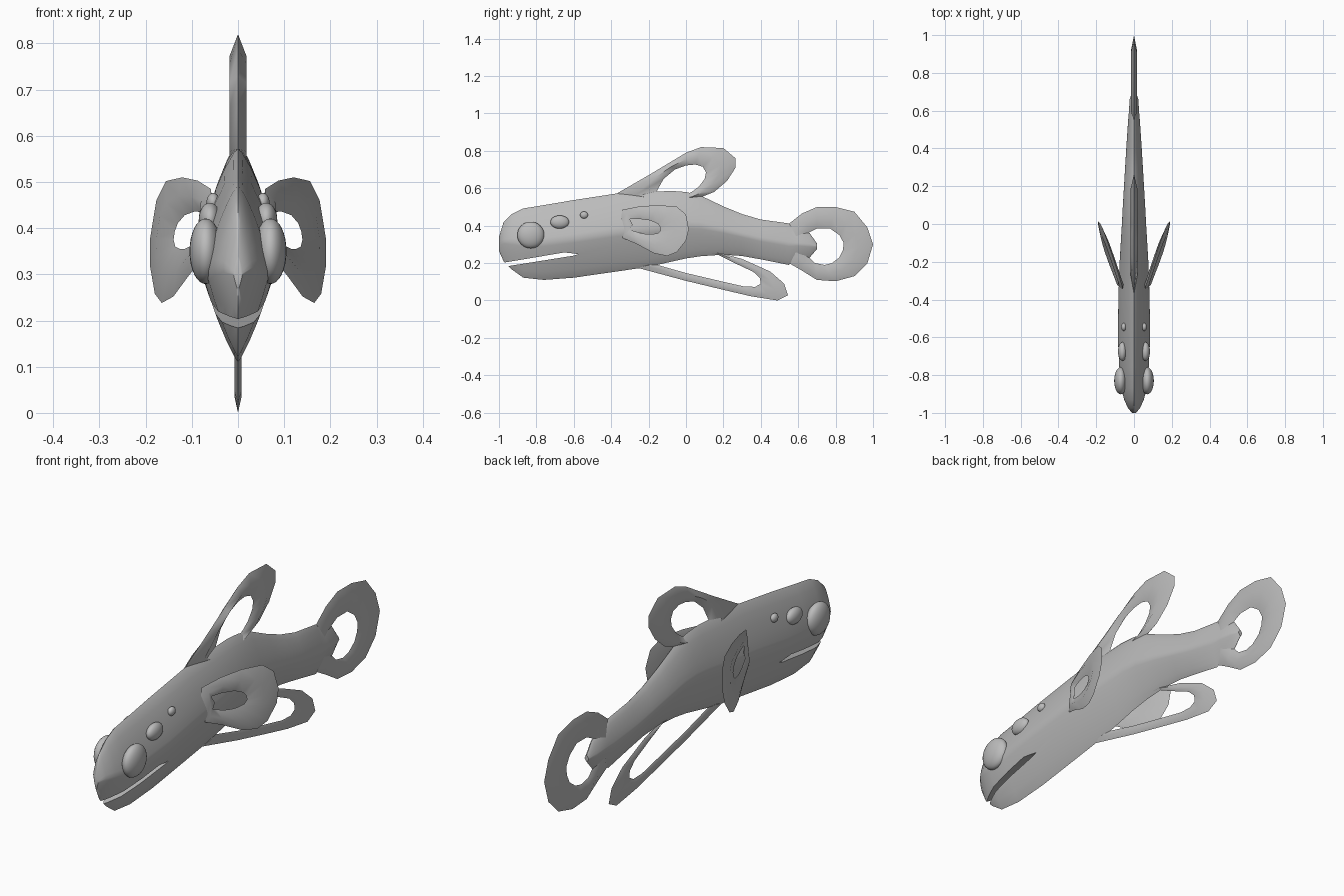
import bpy, bmesh, math

if "Cube" in bpy.data.objects:
    bpy.data.objects.remove(bpy.data.objects["Cube"])

grey = bpy.data.materials.new("dark_grey")
grey.diffuse_color = (.5, .5, .5, 1)
grey.use_nodes = True
grey.node_tree.nodes["Principled BSDF"].inputs["Base Color"].default_value = grey.diffuse_color


def shade(ob, deg):
    bpy.ops.object.select_all(action='DESELECT')
    ob.select_set(True)
    bpy.context.view_layer.objects.active = ob
    bpy.ops.object.shade_smooth_by_angle(angle=math.radians(deg))


def make(name, verts, faces):
    me = bpy.data.meshes.new(name)
    me.from_pydata(verts, [], faces)
    bm = bmesh.new()
    bm.from_mesh(me)
    bmesh.ops.recalc_face_normals(bm, faces=bm.faces)
    bm.to_mesh(me)
    bm.free()
    me.materials.append(grey)
    ob = bpy.data.objects.new(name, me)
    bpy.context.collection.objects.link(ob)
    return ob


def spow(v, p):
    return math.copysign(abs(v) ** p, v)


def ring_fin(name, rows, half, place=lambda y, z: 0.0):
    """Ring fin, lens-shaped band: sharp rims, thick middle. rows = outer y,z, inner y,z."""
    verts, faces, n = [], [], len(rows)
    for oy, oz, iy, iz in rows:
        my, mz = (oy + iy) / 2, (oz + iz) / 2
        mx = place(my, mz)
        verts += [(place(oy, oz), oy, oz), (mx + half, my, mz),
                  (place(iy, iz), iy, iz), (mx - half, my, mz)]
    for i in range(n):
        a, b = 4 * i, 4 * ((i + 1) % n)
        for k in range(4):
            k2 = (k + 1) % 4
            faces.append((a + k, b + k, b + k2, a + k2))
    ob = make(name, verts, faces)
    shade(ob, 60)
    return ob


# Body: stations of y, top z, bottom z, half width
stations = [
    (-1.0, .34, .265, .010), (-.975, .42, .21, .032), (-.93, .463, .165, .052),
    (-.87, .492, .122, .068), (-.76, .510, .110, .078), (-.6, .537, .122, .086),
    (-.37, .572, .155, .082), (-.2, .580, .180, .076), (-.08, .586, .207, .069),
    (0, .580, .225, .064), (.08, .560, .237, .060), (.2, .503, .245, .053),
    (.3, .462, .238, .047), (.4, .433, .220, .041), (.55, .412, .190, .031),
    (.595, .372, .228, .027), (.66, .362, .228, .023), (.70, .305, .275, .010)]
S = 24
verts, faces = [], []
for y, top, bot, w in stations:
    for k in range(S):
        a = 2 * math.pi * k / S
        p = 1.55 if k <= S // 2 else 1.7
        verts.append((w * spow(math.cos(a), p), y,
                      (top + bot) / 2 + (top - bot) / 2 * spow(math.sin(a), p)))
for r in range(len(stations) - 1):
    for k in range(S):
        k2 = (k + 1) % S
        faces.append((r * S + k, r * S + k2, (r + 1) * S + k2, (r + 1) * S + k))
faces.append(tuple(range(S)))
faces.append(tuple(range((len(stations) - 1) * S, len(stations) * S)))
body = make("body", verts, faces)

# Mouth slit cut through the head
slit = [(-1.05, .194), (-.97, .203), (-.65, .257), (-.575, .248),
        (-.6, .240), (-.95, .184), (-1.05, .168)]
m = len(slit)
cutter = make("mouth_cutter",
              [(x, y, z) for x in (-.2, .2) for y, z in slit],
              [tuple(range(m)), tuple(range(m, 2 * m))] +
              [(i, (i + 1) % m, m + (i + 1) % m, m + i) for i in range(m)])
cutter.hide_render = True
mod = body.modifiers.new("mouth", 'BOOLEAN')
mod.operation, mod.solver, mod.object = 'DIFFERENCE', 'EXACT', cutter
bpy.context.view_layer.objects.active = body
bpy.ops.object.modifier_apply(modifier=mod.name)
bpy.data.objects.remove(cutter)
shade(body, 50)

# Upright ring fins
ring_fin("dorsal_fin", [
    (-.37, .572, -.17, .56), (-.2, .67, -.12, .65), (-.1, .73, -.06, .70),
    (0, .79, 0, .722), (.08, .82, .05, .727), (.2, .815, .09, .715),
    (.265, .76, .107, .685), (.265, .71, .10, .65), (.22, .64, .07, .61),
    (.15, .58, .03, .58), (.07, .548, .0, .565), (-.1, .50, -.08, .54)], .018)
ring_fin("tail_fin", [
    (.55, .41, .64, .33), (.62, .465, .66, .365), (.7, .5, .70, .385),
    (.8, .5, .77, .385), (.9, .475, .82, .35), (.97, .39, .842, .31),
    (1.0, .3, .84, .27), (.97, .2, .82, .23), (.9, .13, .78, .2),
    (.8, .103, .74, .19), (.7, .11, .69, .20), (.62, .16, .655, .235),
    (.55, .20, .635, .27), (.53, .3, .62, .30)], .016)
ring_fin("belly_fin", [
    (-.26, .175, -.17, .195), (0, .105, 0, .147), (.2, .057, .2, .10),
    (.35, .022, .31, .075), (.49, .0, .37, .073), (.545, .028, .40, .09),
    (.525, .09, .395, .12), (.45, .155, .36, .153), (.3, .222, .25, .205),
    (.18, .255, .16, .25), (0, .27, 0, .245)], .008)

# Paired parts
eyes = [("large_eye", (.070, -.83, .35), (.035, .072, .071)),
        ("middle_eye", (.061, -.675, .419), (.024, .050, .036)),
        ("small_eye", (.054, -.545, .457), (.014, .021, .019))]
for side, tag in ((1, "left"), (-1, "right")):
    ring_fin("side_fin_" + tag, [
        (-.35, .43, -.285, .405), (-.34, .485, -.30, .435), (-.25, .503, -.25, .436),
        (-.15, .510, -.19, .428), (-.05, .502, -.15, .41), (.0, .46, -.137, .392),
        (.015, .38, -.135, .375), (.0, .32, -.15, .36), (-.05, .258, -.18, .355),
        (-.1, .238, -.21, .355), (-.17, .252, -.24, .36), (-.26, .30, -.28, .372),
        (-.34, .335, -.30, .38)], .012,
        lambda y, z, s=side: s * (.190 + (y - .015) * .34 + (.38 - z) * .1))
    for name, (x, y, z), size in eyes:
        bpy.ops.mesh.primitive_uv_sphere_add(
            segments=24, ring_count=16, radius=1, location=(side * x, y, z))
        eye = bpy.context.object
        eye.name = name + "_" + tag
        eye.scale = size
        eye.data.materials.append(grey)
        shade(eye, 40)
